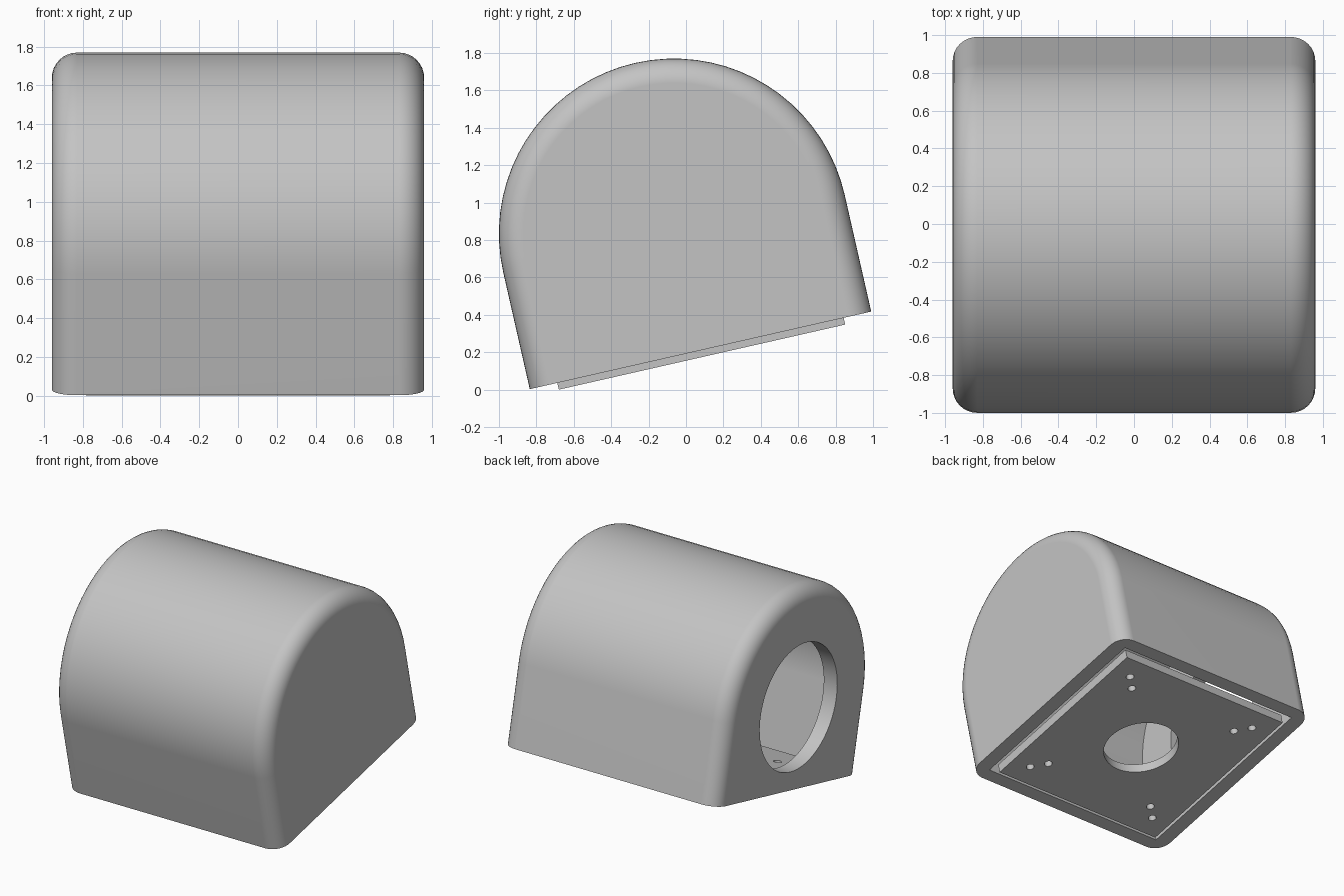
import bpy, bmesh, math
from mathutils import Matrix

cube = bpy.data.objects.get("Cube")
if cube:
    bpy.data.objects.remove(cube, do_unlink=True)

TILT = math.radians(12.8)
PLACE = Matrix.Translation((0, 0.0775, 0.21)) @ Matrix.Rotation(TILT, 4, 'X')
HALF_X, RADIUS, ARCH_Z, FILLET = 0.96, 0.936, 0.64, 0.13
INNER_X, INNER_R = 0.84, 0.835
PLATE, PLATE_LOW, PLATE_TOP = 0.785, -0.037, 0.04

grey = bpy.data.materials.new("light_grey")
grey.use_nodes = True
grey.diffuse_color = (0.55, 0.55, 0.55, 1)
grey.node_tree.nodes["Principled BSDF"].inputs["Base Color"].default_value = grey.diffuse_color


def finish(name, bm):
    """Turn a bmesh into a tilted object."""
    bmesh.ops.recalc_face_normals(bm, faces=bm.faces)
    mesh = bpy.data.meshes.new(name)
    bm.to_mesh(mesh)
    bm.free()
    mesh.materials.append(grey)
    obj = bpy.data.objects.new(name, mesh)
    bpy.context.collection.objects.link(obj)
    obj.matrix_world = PLACE
    return obj


def arch_loft(name, sections, bottom, steps=36):
    """Loft round-topped sections, given as (x, radius), along x."""
    bm = bmesh.new()
    rings = []
    for x, r in sections:
        points = [(-r, bottom)]
        for i in range(steps + 1):
            a = math.pi * (1 - i / steps)
            points.append((r * math.cos(a), ARCH_Z + r * math.sin(a)))
        points.append((r, bottom))
        rings.append([bm.verts.new((x, y, z)) for y, z in points])
    for a, b in zip(rings, rings[1:]):
        for i in range(len(a)):
            j = (i + 1) % len(a)
            bm.faces.new((a[i], a[j], b[j], b[i]))
    bm.faces.new(rings[0])
    bm.faces.new(rings[-1])
    return finish(name, bm)


def cylinder(name, radius, depth, matrix, sides=48):
    bm = bmesh.new()
    bmesh.ops.create_cone(bm, cap_ends=True, segments=sides, radius1=radius,
                          radius2=radius, depth=depth, matrix=matrix)
    return finish(name, bm)


def cut(target, cutter):
    """Subtract a cutter and discard it."""
    mod = target.modifiers.new("cut", 'BOOLEAN')
    mod.operation, mod.solver, mod.object = 'DIFFERENCE', 'EXACT', cutter
    bpy.context.view_layer.objects.active = target
    bpy.ops.object.modifier_apply(modifier=mod.name)
    bpy.data.objects.remove(cutter, do_unlink=True)


def smooth(obj):
    bpy.ops.object.select_all(action='DESELECT')
    obj.select_set(True)
    bpy.context.view_layer.objects.active = obj
    bpy.ops.object.shade_smooth_by_angle(angle=math.radians(30))
    mod = obj.modifiers.new("even_shading", 'WEIGHTED_NORMAL')
    mod.keep_sharp = True


# Housing: arched body with rounded end edges
STEPS = 8
rim = []
for i in range(STEPS + 1):
    a = math.pi / 2 * i / STEPS
    rim.append((HALF_X - FILLET * (1 - math.cos(a)), RADIUS - FILLET * (1 - math.sin(a))))
housing = arch_loft("housing", [(-x, r) for x, r in rim] + rim[::-1], 0)

# Hollow inside, open at the bottom
cut(housing, arch_loft("cavity", [(-INNER_X, INNER_R), (INNER_X, INNER_R)], -0.2))

# Round window through one end wall
side = Matrix.Translation((-0.9, 0, ARCH_Z)) @ Matrix.Rotation(math.pi / 2, 4, 'Y')
cut(housing, cylinder("window", 0.495, 0.4, side, 64))
smooth(housing)

# Base plate sitting loosely in the opening
bm = bmesh.new()
size = Matrix.Diagonal((2 * PLATE, 2 * PLATE, PLATE_TOP - PLATE_LOW, 1))
bmesh.ops.create_cube(bm, size=1,
                      matrix=Matrix.Translation((0, 0, (PLATE_TOP + PLATE_LOW) / 2)) @ size)
base_plate = finish("base_plate", bm)

# Centre hole and a diagonal pair of screw holes at each corner
cut(base_plate, cylinder("centre_hole", 0.293, 0.4, Matrix()))
for sx in (-1, 1):
    for sy in (-1, 1):
        for d in (0.515, 0.615):
            spot = Matrix.Translation((sx * d, sy * d, 0))
            cut(base_plate, cylinder("screw_hole", 0.031, 0.4, spot, 20))
smooth(base_plate)
